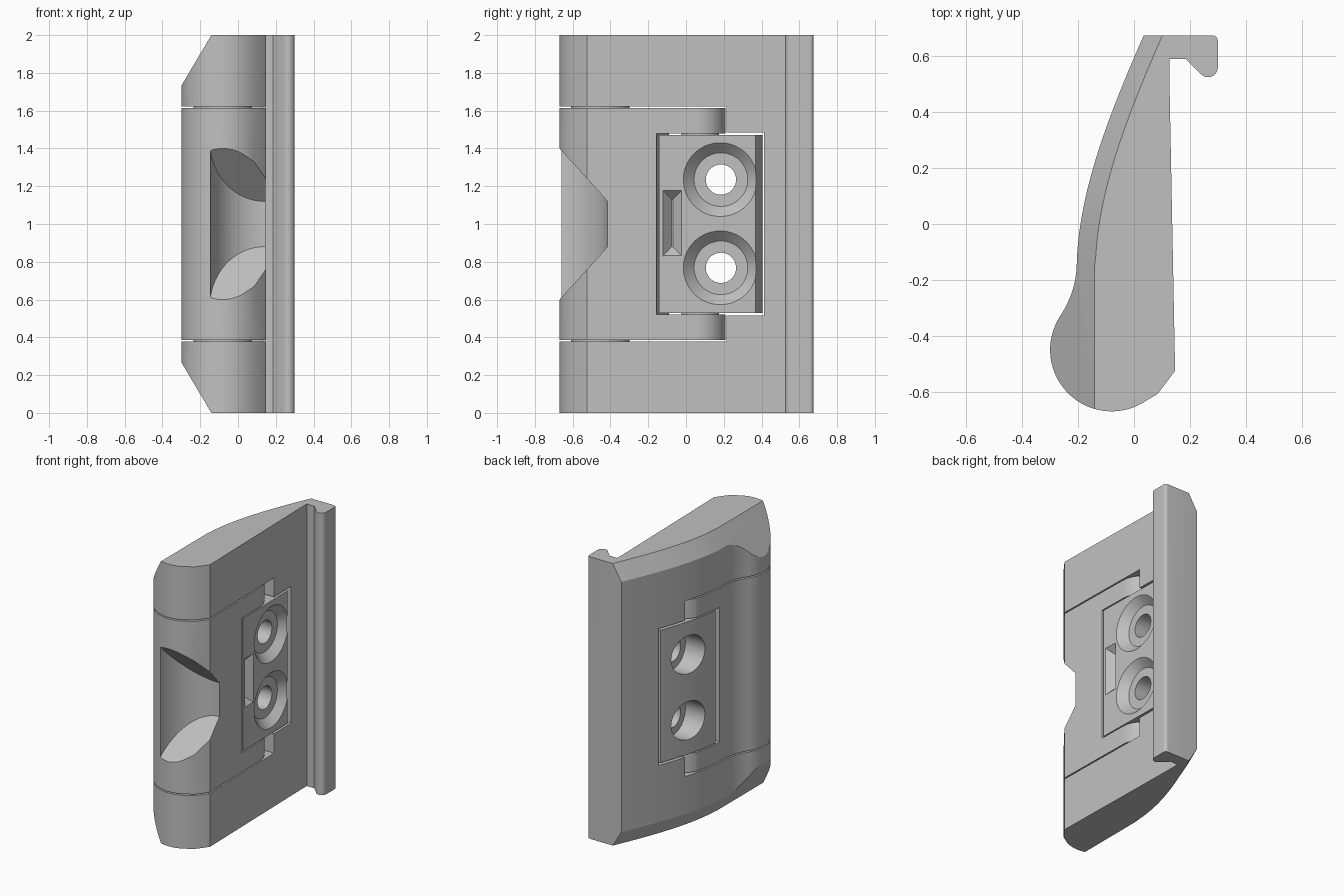
import bpy, bmesh, math
from mathutils import Vector, Matrix
from mathutils.geometry import interpolate_bezier

cube = bpy.data.objects.get("Cube")
if cube:
    bpy.data.objects.remove(cube)

grey = bpy.data.materials.new("light_grey")
grey.use_nodes = True
grey.diffuse_color = (0.53, 0.53, 0.53, 1)
grey.node_tree.nodes["Principled BSDF"].inputs["Base Color"].default_value = grey.diffuse_color


def finish(name, bm):
    bmesh.ops.recalc_face_normals(bm, faces=bm.faces)
    mesh = bpy.data.meshes.new(name)
    bm.to_mesh(mesh)
    bm.free()
    mesh.materials.append(grey)
    obj = bpy.data.objects.new(name, mesh)
    bpy.context.collection.objects.link(obj)
    return obj


def loft(name, lower, upper):
    """Solid between two matching rings of points."""
    bm = bmesh.new()
    a = [bm.verts.new(p) for p in lower]
    b = [bm.verts.new(p) for p in upper]
    bm.faces.new(a)
    bm.faces.new(b)
    for i in range(len(a)):
        j = (i + 1) % len(a)
        bm.faces.new((a[i], a[j], b[j], b[i]))
    return finish(name, bm)


def prism(name, pts, z0, z1):
    return loft(name, [(x, y, z0) for x, y in pts], [(x, y, z1) for x, y in pts])


def cylinder(name, center, r1, r2, depth, along_x=False):
    bm = bmesh.new()
    m = Matrix.Translation(center)
    if along_x:
        m = m @ Matrix.Rotation(math.pi / 2, 4, 'Y')
    bmesh.ops.create_cone(bm, cap_ends=True, segments=64, radius1=r1, radius2=r2,
                          depth=depth, matrix=m)
    return finish(name, bm)


def combine(obj, cutter, op='DIFFERENCE'):
    mod = obj.modifiers.new("cut", 'BOOLEAN')
    mod.operation, mod.solver, mod.object = op, 'EXACT', cutter
    bpy.context.view_layer.objects.active = obj
    bpy.ops.object.modifier_apply(modifier=mod.name)
    bpy.data.objects.remove(cutter)


def arc(cx, cy, r, a0, a1, n):
    angles = [math.radians(a0 + (a1 - a0) * i / n) for i in range(n + 1)]
    return [(cx + r * math.cos(a), cy + r * math.sin(a)) for a in angles]


def bezier(pts, n):
    return [(p.x, p.y) for p in interpolate_bezier(*[Vector(p) for p in pts], n)]


# Cross-section, seen from above: hooked lip, flat face, round barrel, bowed face
bow = bezier([(-0.205, -0.15), (-0.2, 0.1), (-0.1, 0.37), (0.035, 0.675)], 22)
neck = bezier([(-0.271, -0.34), (-0.23, -0.28), (-0.208, -0.22), (-0.205, -0.15)], 10)
profile = arc(0.28, 0.655, 0.02, 90, 0, 5)
profile += arc(0.265, 0.56, 0.035, 0, -135, 10)
profile += [(0.185, 0.59), (0.127, 0.59), (0.127, 0.5), (0.147, -0.525), (0.085, -0.607)]
profile += arc(-0.08, -0.45, 0.22, -60, -210, 28)
profile += neck[:-1] + bow

# Outer leaf: full-height section with sloped ends, a slot and a window
outer_leaf = prism("outer_leaf", profile, 0, 2)
edge = [(-0.141, -0.9), (-0.141, -0.15)] + [(x + 0.067, y) for x, y in bow[1:]]
edge += [(0.17, 0.83), (-1, 0.83), (-1, -0.9)]
for flip in (1, -1):
    rings = []
    for h in (0.65, 1.05):
        shift = 0.593 * (h - 1)
        rings.append([(x + shift, y, 1 + flip * h) for x, y in edge])
    combine(outer_leaf, loft("slope_cutter", *rings))


def box_outline(y0, y1):
    return [(-1, y0), (1, y0), (1, y1), (-1, y1)]


combine(outer_leaf, prism("slot_cutter", box_outline(-1, 0.215), 0.378, 1.622))
combine(outer_leaf, prism("window_cutter", box_outline(0, 0.412), 0.515, 1.485))

# Middle leaf: round-ended knuckle block between the ends of the outer leaf
hinge_x = -0.024
middle_leaf = prism("middle_leaf", profile, 0.387, 1.613)
end = [(-0.5, -1), (0.5, -1), (0.5, 0.05)] + arc(hinge_x, 0.05, 0.16, 0, 180, 32) + [(-0.5, 0.05)]
combine(middle_leaf, prism("end_shape", end, 0, 2), 'INTERSECT')
slanted = [(0.5, -0.228), (0.5, 0.6), (-0.5, 0.6), (-0.5, -0.031)]
combine(middle_leaf, prism("window_cutter", slanted, 0.522, 1.478))

# Finger scoop on the front of the barrel
scoop = cylinder("scoop_cutter", (0.14, -0.705, 1), 0.29, 0.29, 1.8)
wedge = [(-1, 0.237), (-0.306, 1), (-1, 1.763)]
combine(scoop, loft("scoop_sides", [(-1, y, z) for y, z in wedge],
                    [(1, y, z) for y, z in wedge]), 'INTERSECT')
combine(middle_leaf, scoop)

# Mounting plate: swings inside the window, its end curved around the inner pin
mount_plate = prism("mount_plate", profile, 0.53, 1.47)
outline = [(-0.5, 0.041), (0.5, -0.247), (0.5, 0.075)]
outline += arc(hinge_x, 0.075, 0.33, 0, 180, 64) + [(-0.5, 0.075)]
combine(mount_plate, prism("plate_shape", outline, 0, 2), 'INTERSECT')

# Screw holes: countersink, through hole and rear bore
for z in (0.768, 1.235):
    for x, r_in, r_out, depth in ((0.11, 0.142, 0.202, 0.06), (0, 0.08, 0.08, 0.6),
                                  (-0.23, 0.135, 0.135, 0.4)):
        combine(mount_plate, cylinder("hole_cutter", (x, 0.185, z), r_in, r_out, depth, True))

# Hip-shaped finger pocket
rings = []
for x, y0, y1, half in ((0.09, -0.076, -0.07, 0.125), (0.142, -0.124, -0.02, 0.176)):
    rings.append([(x, y0, 1 - half + 0.005), (x, y1, 1 - half + 0.005),
                  (x, y1, 1 + half + 0.005), (x, y0, 1 + half + 0.005)])
combine(mount_plate, loft("pocket_cutter", *rings))

# Pins bridging the gaps between the leaves
parts = [outer_leaf, middle_leaf, mount_plate]
for label, z_main, z_inner in (("lower", 0.382, 0.525), ("upper", 1.618, 1.475)):
    parts.append(cylinder(label + "_main_pin", (-0.08, -0.455, z_main), 0.155, 0.155, 0.06))
    parts.append(cylinder(label + "_inner_pin", (hinge_x, 0.075, z_inner), 0.1, 0.1, 0.06))

# Smooth the curves, keep the edges sharp
bpy.ops.object.select_all(action='DESELECT')
for obj in parts:
    obj.select_set(True)
bpy.context.view_layer.objects.active = outer_leaf
bpy.ops.object.shade_smooth_by_angle(angle=math.radians(25))
